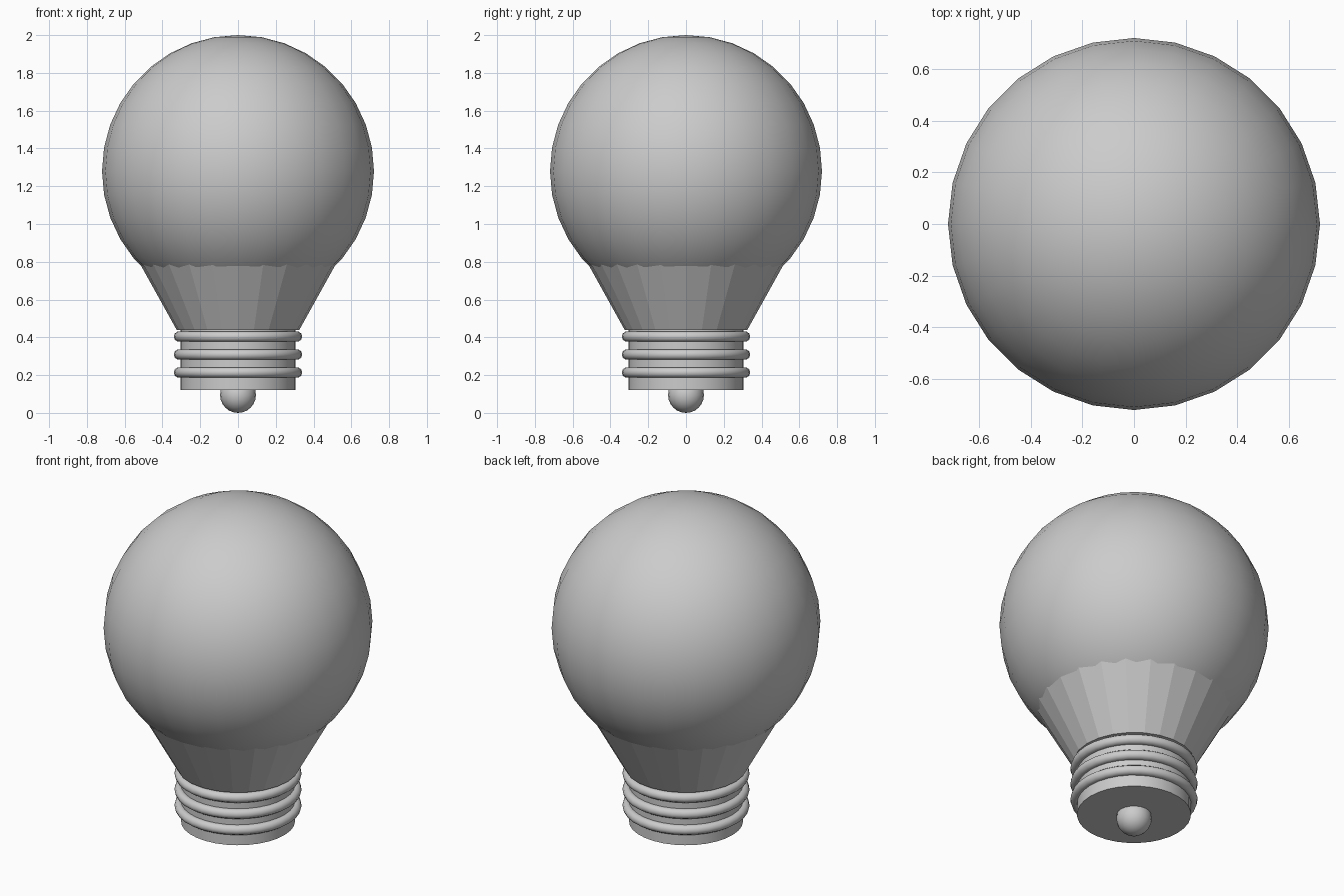
import bpy, math

if "Cube" in bpy.data.objects:
    bpy.data.objects.remove(bpy.data.objects["Cube"])


def finish(name, angle=40):
    ob = bpy.context.object
    ob.name = name
    bpy.ops.object.shade_smooth_by_angle(angle=math.radians(angle))
    return ob


# Glass globe
bpy.ops.mesh.primitive_uv_sphere_add(segments=28, ring_count=18, radius=0.72, location=(0, 0, 1.28))
finish("globe")

# Tapered neck running up into the globe
bpy.ops.mesh.primitive_cone_add(vertices=24, radius1=0.325, radius2=0.525, depth=0.36, location=(0, 0, 0.62))
finish("neck", 10)

# Screw base with three thread rings
bpy.ops.mesh.primitive_cylinder_add(vertices=32, radius=0.305, depth=0.33, location=(0, 0, 0.285))
finish("screw_base")
for i in range(3):
    bpy.ops.mesh.primitive_torus_add(major_segments=32, minor_segments=10, major_radius=0.312,
                                     minor_radius=0.028, location=(0, 0, 0.214 + 0.095 * i))
    finish(f"thread_ring_{i + 1}", 60)

# Contact tip
bpy.ops.mesh.primitive_uv_sphere_add(segments=20, ring_count=12, radius=0.095, location=(0, 0, 0.095))
finish("contact_tip")
